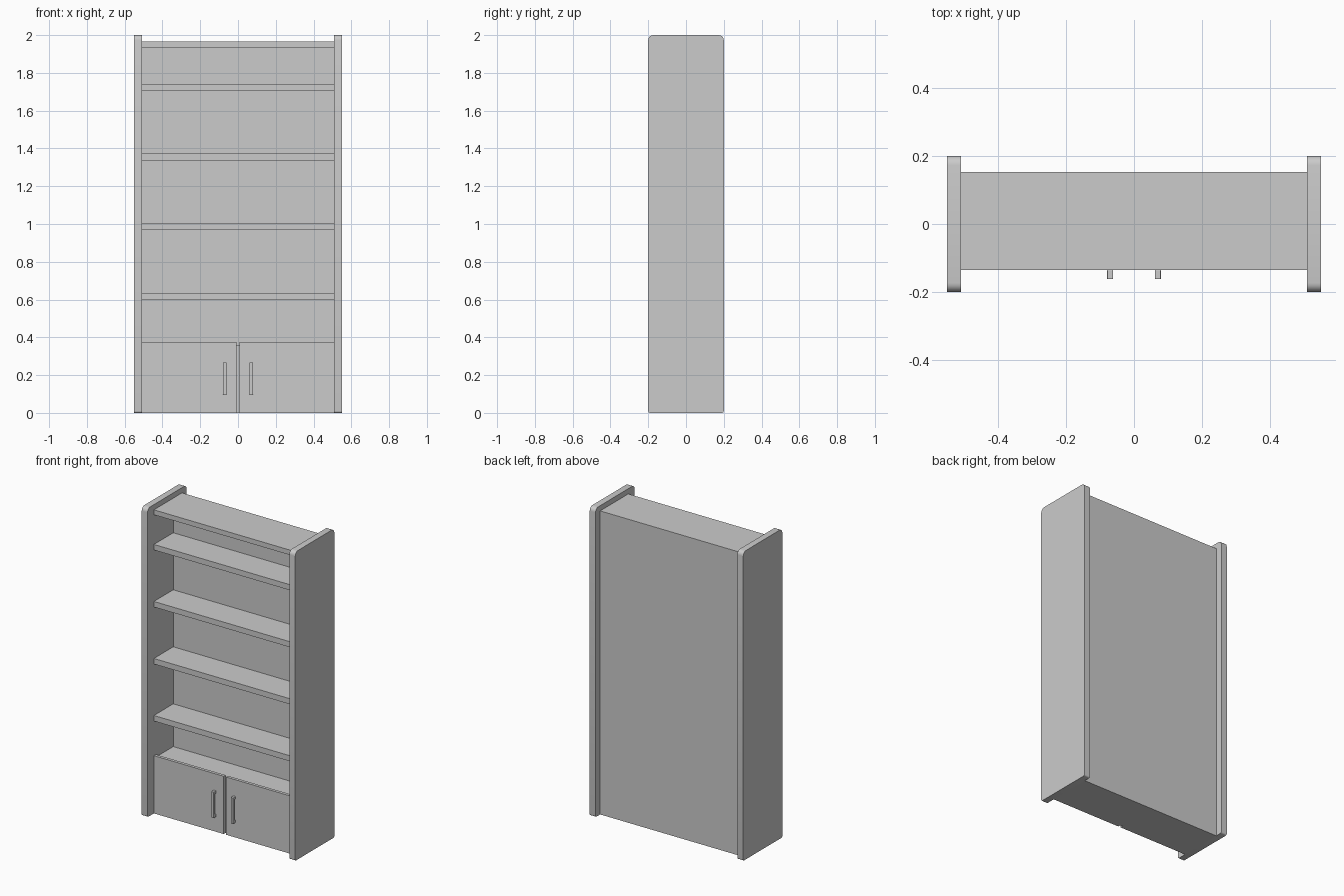
import bpy, bmesh, math
from mathutils import Vector

if "Cube" in bpy.data.objects:
    bpy.data.objects.remove(bpy.data.objects["Cube"])


def extrude_x(name, profile, x0, x1):
    """Prism from a (y, z) outline, running from x0 to x1."""
    bm = bmesh.new()
    face = bm.faces.new([bm.verts.new((x0, y, z)) for y, z in profile])
    ext = bmesh.ops.extrude_face_region(bm, geom=[face])
    verts = [v for v in ext["geom"] if isinstance(v, bmesh.types.BMVert)]
    bmesh.ops.translate(bm, verts=verts, vec=Vector((x1 - x0, 0, 0)))
    bmesh.ops.recalc_face_normals(bm, faces=bm.faces)
    mesh = bpy.data.meshes.new(name)
    bm.to_mesh(mesh)
    bm.free()
    ob = bpy.data.objects.new(name, mesh)
    bpy.context.collection.objects.link(ob)
    return ob


def box(name, x0, x1, y0, y1, z0, z1):
    return extrude_x(name, [(y0, z0), (y1, z0), (y1, z1), (y0, z1)], x0, x1)


def smooth(ob):
    bpy.ops.object.select_all(action="DESELECT")
    ob.select_set(True)
    bpy.context.view_layer.objects.active = ob
    bpy.ops.object.shade_smooth_by_angle(angle=math.radians(35))


def rounded_outline(y0, y1, z0, z1, r_bottom, r_top, steps=5):
    pts = []
    corners = [(y1, z1, -1, -1, r_top, 0), (y0, z1, 1, -1, r_top, 90),
               (y0, z0, 1, 1, r_bottom, 180), (y1, z0, -1, 1, r_bottom, 270)]
    for y, z, sy, sz, r, start in corners:
        for i in range(steps + 1):
            a = math.radians(start + 90 * i / steps)
            pts.append((y + sy * r + r * math.cos(a), z + sz * r + r * math.sin(a)))
    return pts


INNER, OUTER = 0.508, 0.55
FRONT, WALL, BACK = -0.135, 0.063, 0.153
CAB_FRONT, CAB_TOP = -0.115, 0.357

# Carcass: top board, thick back and cabinet in one profile
extrude_x("carcass", [
    (FRONT, 1.966), (FRONT, 1.934), (WALL, 1.934), (WALL, CAB_TOP),
    (CAB_FRONT, CAB_TOP), (CAB_FRONT, 0), (BACK, 0), (BACK, 1.966)], -INNER, INNER)

# Open shelves
for i in range(4):
    top = 0.634 + i * 0.3693
    box(f"shelf_{i + 1}", -INNER, INNER, FRONT, WALL, top - 0.036, top)

for side, s in (("left", -1), ("right", 1)):
    # Side panel with softened corners
    outline = rounded_outline(-0.2, 0.2, 0, 2, 0.01, 0.027)
    smooth(extrude_x(f"{side}_side_panel", outline, s * INNER, s * OUTER))

    # Cabinet door
    box(f"{side}_door", s * 0.008, s * INNER, FRONT, CAB_FRONT, 0, 0.374)

    # Bracket handle: a bar on two short posts
    handle = extrude_x(f"{side}_handle", [
        (FRONT, 0.098), (FRONT, 0.115), (-0.148, 0.115), (-0.148, 0.25),
        (FRONT, 0.25), (FRONT, 0.267), (-0.162, 0.267), (-0.162, 0.098)],
        s * 0.07 - 0.009, s * 0.07 + 0.009)
    bevel = handle.modifiers.new("soft_edges", "BEVEL")
    bevel.width = 0.002
    bevel.segments = 2
